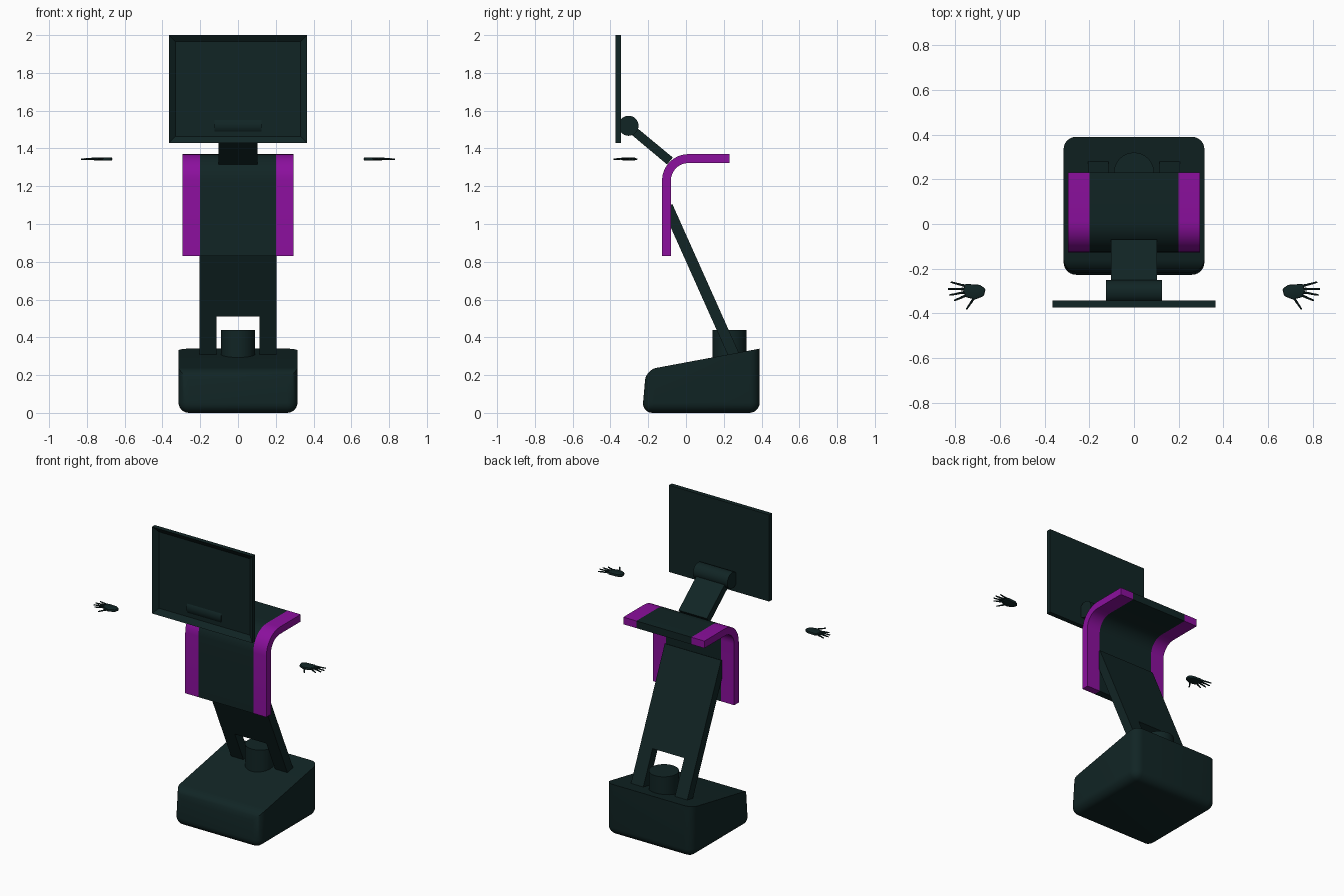
import bpy, bmesh, math
from mathutils import Vector

if "Cube" in bpy.data.objects:
    bpy.data.objects.remove(bpy.data.objects["Cube"])


def material(name, rgb):
    m = bpy.data.materials.new(name)
    m.diffuse_color = (*rgb, 1)
    m.use_nodes = True
    m.node_tree.nodes["Principled BSDF"].inputs["Base Color"].default_value = m.diffuse_color
    return m


TEAL = material("dark_teal", (0.0055, 0.018, 0.018))
PURPLE = material("purple", (0.26, 0.005, 0.34))


def finish(name, bm, mat, smooth=False):
    bmesh.ops.recalc_face_normals(bm, faces=bm.faces)
    me = bpy.data.meshes.new(name)
    bm.to_mesh(me)
    bm.free()
    me.materials.append(mat)
    ob = bpy.data.objects.new(name, me)
    bpy.context.collection.objects.link(ob)
    if smooth:
        bpy.ops.object.select_all(action='DESELECT')
        ob.select_set(True)
        bpy.context.view_layer.objects.active = ob
        bpy.ops.object.shade_smooth_by_angle(angle=math.radians(35))
    return ob


def prism(points, offset):
    """Outline in space swept along an offset vector."""
    bm = bmesh.new()
    face = bm.faces.new([bm.verts.new(p) for p in points])
    ext = bmesh.ops.extrude_face_region(bm, geom=[face], use_keep_orig=True)
    bmesh.ops.translate(bm, vec=offset, verts=[v for v in ext['geom'] if isinstance(v, bmesh.types.BMVert)])
    return bm


def side_prism(profile, x0, x1):
    """Side profile (y, z) swept from x0 to x1."""
    return prism([(x0, y, z) for y, z in profile], Vector((x1 - x0, 0, 0)))


def rod(bm, a, b, r1, r2, sides):
    a, b = Vector(a), Vector(b)
    d = b - a
    mat = d.to_track_quat('Z', 'Y').to_matrix().to_4x4()
    mat.translation = (a + b) / 2
    bmesh.ops.create_cone(bm, cap_ends=True, segments=sides, radius1=r1, radius2=r2,
                          depth=d.length, matrix=mat)


# Base: sloped wedge with rounded walls and bottom
bm = side_prism([(-0.232, 0), (0.39, 0), (0.39, 0.34), (-0.212, 0.228)], -0.315, 0.315)
edges = []
for e in bm.edges:
    top = all(v.co.z > 0.2 for v in e.verts)
    front = all(v.co.y < 0 for v in e.verts)
    if not top or front:
        edges.append(e)
bmesh.ops.bevel(bm, geom=edges, offset=0.055, segments=6, profile=0.5, affect='EDGES')
finish("base", bm, TEAL, True)

# Round post on the base
bm = bmesh.new()
rod(bm, (0, 0.23, 0.25), (0, 0.23, 0.44), 0.09, 0.09, 32)
finish("base_post", bm, TEAL, True)

# Leaning strut with a notch that leaves two legs
low, high = Vector((0, 0.288, 0.30)), Vector((0, -0.072, 1.105))
along = (high - low).normalized()
normal = Vector((0, -along.z, along.y))
notch = 0.235 / along.z
outline = [(-0.205, 0), (-0.115, 0), (-0.115, notch), (0.115, notch),
           (0.115, 0), (0.205, 0), (0.205, (high - low).length), (-0.205, (high - low).length)]
pts = [low + along * t + Vector((x, 0, 0)) for x, t in outline]
finish("leaning_strut", prism(pts, normal * 0.058), TEAL)

# Bent torso shell: dark middle and purple side bands
def arc(r):
    return [(0.013 - r * math.cos(a), 1.23 + r * math.sin(a))
            for a in (math.pi / 2 * i / 8 for i in range(9))]


shell = [(-0.127, 0.83)] + arc(0.14) + [(0.23, 1.37), (0.23, 1.323)] + arc(0.093)[::-1] + [(-0.08, 0.83)]
finish("torso_middle", side_prism(shell, -0.2, 0.2), TEAL, True)
for side, x0, x1 in (("left", -0.295, -0.2), ("right", 0.2, 0.295)):
    finish("torso_band_" + side, side_prism(shell, x0, x1), PURPLE, True)

# Neck and its joint
neck = [(-0.315, 1.495), (-0.100, 1.315), (-0.07, 1.352), (-0.285, 1.53)]
finish("neck", side_prism(neck, -0.103, 0.103), TEAL)
bm = bmesh.new()
rod(bm, (-0.125, -0.304, 1.52), (0.125, -0.304, 1.52), 0.053, 0.053, 32)
finish("neck_joint", bm, TEAL, True)

# Screen with a recessed front
bm = side_prism([(-0.373, 1.43), (-0.343, 1.43), (-0.343, 2.0), (-0.373, 2.0)], -0.365, 0.365)
bm.normal_update()
front = min(bm.faces, key=lambda f: f.calc_center_median().y)
bmesh.ops.inset_region(bm, faces=[front], thickness=0.048)
bmesh.ops.translate(bm, vec=(0, 0.025, 0), verts=front.verts)
finish("screen", bm, TEAL)

# Floating hands: palm slab and jointed digits, given as (root, tip) in x, y
DIGITS = [((0.755, -0.277), (0.820, -0.260)), ((0.762, -0.291), (0.832, -0.291)),
          ((0.760, -0.306), (0.826, -0.318)), ((0.752, -0.320), (0.805, -0.343)),
          ((0.715, -0.330), (0.750, -0.382))]
PALM = [(0.664, -0.290), (0.69, -0.272), (0.755, -0.268), (0.765, -0.298),
        (0.752, -0.328), (0.71, -0.338), (0.672, -0.322)]
for side, s in (("left", -1), ("right", 1)):
    bm = prism([(s * x, y, 1.335) for x, y in PALM], Vector((0, 0, 0.018)))
    bmesh.ops.bevel(bm, geom=bm.edges[:], offset=0.006, segments=2, profile=0.5, affect='EDGES')
    finish("palm_" + side, bm, TEAL, True)
    bm = bmesh.new()
    for root, tip in DIGITS:
        a, b = Vector((s * root[0], root[1], 1.346)), Vector((s * tip[0], tip[1], 1.343))
        for i in range(3):
            p, q = a.lerp(b, i / 3), a.lerp(b, (i + 1) / 3)
            rod(bm, p, q, 0.0065 - i * 0.001, 0.0045 - i * 0.0005, 8)
    finish("digits_" + side, bm, TEAL, True)
